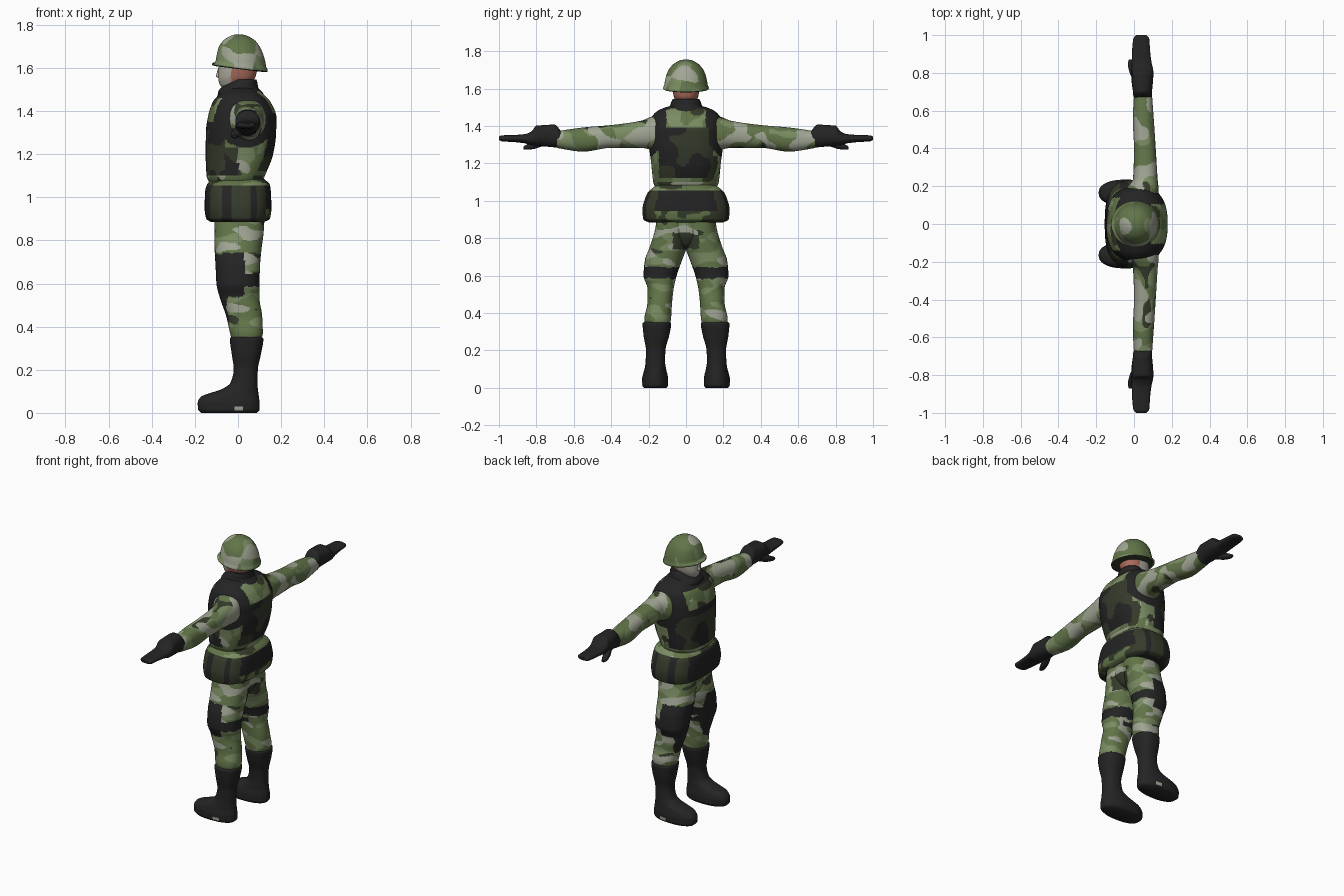
import bpy, bmesh, math
from mathutils import Vector, noise


def mat(name, r, g, b):
    lin = lambda c: (c / 255 / 12.92) if c < 11 else ((c / 255 + 0.055) / 1.055) ** 2.4
    m = bpy.data.materials.new(name)
    m.diffuse_color = (lin(r), lin(g), lin(b), 1)
    return m


MID, PALE, LIGHT, OLIVE, BLACK, SKIN, FACE = range(7)
MATS = [mat("mid green", 98, 117, 73), mat("pale green", 122, 140, 98),
        mat("light grey green", 160, 165, 147), mat("dark olive", 53, 59, 43),
        mat("black", 36, 36, 36), mat("skin", 172, 108, 92), mat("pale face", 176, 172, 158)]


def profile(secs):
    """Monotone smooth interpolation of sections (t, a0, a1, b0, b1)."""
    n = len(secs)
    sl = [[(q[k] - p[k]) / (q[0] - p[0]) for k in range(1, 5)] for p, q in zip(secs, secs[1:])]
    tan = [sl[0]]
    for s, u in zip(sl, sl[1:]):
        tan.append([2 * a * b / (a + b) if a * b > 0 else 0 for a, b in zip(s, u)])
    tan.append(sl[-1])
    out = []
    for i in range(n - 1):
        p, q = secs[i], secs[i + 1]
        h = q[0] - p[0]
        steps = max(3, int(abs(h) / 0.005))
        for j in range(steps + (i == n - 2)):
            u = j / steps
            row = [p[0] + u * h]
            for k in range(4):
                row.append((2*u**3 - 3*u*u + 1) * p[k + 1] + (u**3 - 2*u*u + u) * h * tan[i][k]
                           + (3*u*u - 2*u**3) * q[k + 1] + (u**3 - u*u) * h * tan[i + 1][k])
            out.append(row)
    return out


def loft(name, secs, rule, axis='z', power=2.3, n=88, side=1, warp=None):
    bm = bmesh.new()
    rings = []
    for t, a0, a1, b0, b1 in profile(secs):
        ring = []
        for i in range(n):
            w = 2 * math.pi * i / n
            c, s = math.cos(w), math.sin(w)
            a = (a0 + a1) / 2 + (a1 - a0) / 2 * math.copysign(abs(c) ** (2 / power), c)
            b = (b0 + b1) / 2 + (b1 - b0) / 2 * math.copysign(abs(s) ** (2 / power), s)
            p = Vector((a, b * side, t)) if axis == 'z' else Vector((a, t * side, b))
            ring.append(bm.verts.new(warp(p) if warp else p))
        rings.append(ring)
    for r, q in zip(rings, rings[1:]):
        for i in range(n):
            k = (i + 1) % n
            bm.faces.new((r[i], r[k], q[k], q[i]))
    bm.faces.new(rings[0])
    bm.faces.new(rings[-1])
    bmesh.ops.recalc_face_normals(bm, faces=bm.faces)
    for f in bm.faces:
        f.material_index = rule(f.calc_center_median()) if callable(rule) else rule
    me = bpy.data.meshes.new(name)
    bm.to_mesh(me)
    bm.free()
    for m in MATS:
        me.materials.append(m)
    ob = bpy.data.objects.new(name, me)
    bpy.context.collection.objects.link(ob)
    bpy.ops.object.select_all(action='DESELECT')
    ob.select_set(True)
    bpy.context.view_layer.objects.active = ob
    bpy.ops.object.shade_smooth_by_angle(angle=math.radians(55))
    return ob


def blot(p, sx, sy, sz, seed):
    return noise.noise(Vector((p.x * sx + seed, p.y * sy + seed * 1.7, p.z * sz - seed)))


def camo(p, s=(9, 9, 18), light=0.2, dark=0.42):
    if blot(p, *s, 3.3) > light:
        return LIGHT
    if blot(p, *s, 11.7) > dark:
        return OLIVE
    if blot(p, *s, 21.1) > 0.12:
        return PALE
    return MID


# --- colour rules
def leg_rule(p):
    edge = 0.012 * blot(p, 30, 30, 30, 5)
    if 0.54 < p.z + edge < 0.74 and p.x < 0.03 and abs(p.y) > 0.06:
        return BLACK                      # knee pad
    if 0.585 < p.z + edge < 0.645:
        return BLACK                      # knee strap
    if 0.43 < p.z < 0.54 and p.x < -0.045 + edge:
        return BLACK
    if 0.74 < p.z + edge < 0.825 and abs(p.y) < 0.07 and p.x > 0:
        return OLIVE                      # dark patch under the seat
    return camo(p)


def boot_rule(p):
    return LIGHT if abs(p.x) < 0.02 and 0.012 < p.z < 0.032 and abs(p.y) > 0.2 else BLACK


def arm_rule(p):
    return camo(p, (12, 11, 12), 0.18, 0.45)


def belt_rule(p):
    if p.z > 1.055:
        return camo(p, (9, 9, 18), 0.6, 0.3)
    if abs(p.y) > 0.15 and abs(p.x) < 0.13:
        return BLACK if -0.075 < p.x < -0.025 or 0.06 < p.x < 0.085 else OLIVE
    if p.x > 0 and p.z < 0.945:
        return OLIVE if blot(p, 14, 14, 14, 2) > 0.0 else MID
    return BLACK


def vest_rule(p):
    y = abs(p.y)
    if p.z < 1.1:
        return camo(p, (9, 9, 18), 0.4)
    if y > 0.12 and math.hypot(p.x - 0.035, p.z - 1.37) < 0.14:
        return BLACK                      # armhole trim
    green = camo(p, (10, 10, 10), 0.4, 0.22)
    if p.x > 0.09:                        # back panel and yoke
        if y < 0.145 and 1.12 < p.z < 1.39:
            return BLACK if blot(p, 9, 9, 9, 7.2) > -0.04 else OLIVE
        if y > 0.105 and p.z > 1.3:
            return BLACK
        return green
    if p.x < -0.06:                       # chest panel and straps
        if p.z > 1.35 and y < 0.14:
            return BLACK if p.z > 1.46 else green
        if p.z > 1.31:
            return BLACK
        return BLACK if blot(p, 9, 9, 9, 7.2) > 0.08 else OLIVE
    if p.z > 1.4:
        return BLACK
    if p.x < 0.0:
        return BLACK if blot(p, 11, 11, 9, 4.4) > 0.1 else (OLIVE if p.z < 1.23 else MID)
    return camo(p, (9, 9, 9), 0.35, 0.35)


def head_rule(p):
    if p.z > 1.5 and p.x < (0.015 if p.y > 0 else -0.032):
        return FACE
    return SKIN


def helmet_rule(p):
    if p.z < 1.6 - 0.1 * p.x - 0.002:
        return BLACK if p.x < 0 else OLIVE
    return camo(p, (9, 9, 9), 0.17, 0.6)


def tilt(p):
    return Vector((p.x, p.y, p.z - 0.12 * p.x * (1.757 - p.z) / 0.16))


# --- limbs, mirrored left and right
for side, tag in ((1, "left"), (-1, "right")):
    loft(tag + "_trouser_leg", [
        (0.96, -0.10, 0.125, 0.0, 0.15), (0.85, -0.11, 0.12, -0.01, 0.165),
        (0.75, -0.108, 0.108, -0.002, 0.195), (0.68, -0.104, 0.102, 0.022, 0.22),
        (0.60, -0.10, 0.10, 0.05, 0.227), (0.53, -0.083, 0.10, 0.066, 0.206),
        (0.45, -0.055, 0.112, 0.075, 0.207), (0.37, -0.037, 0.115, 0.08, 0.222),
        (0.32, -0.025, 0.10, 0.09, 0.215)], leg_rule, side=side)
    loft(tag + "_boot", [
        (0.352, -0.03, 0.108, 0.088, 0.222), (0.345, -0.038, 0.118, 0.079, 0.232),
        (0.28, -0.03, 0.108, 0.09, 0.227), (0.20, -0.02, 0.092, 0.11, 0.214),
        (0.14, -0.035, 0.09, 0.112, 0.216), (0.11, -0.075, 0.092, 0.108, 0.22),
        (0.09, -0.135, 0.095, 0.104, 0.225), (0.075, -0.172, 0.097, 0.1, 0.229),
        (0.045, -0.187, 0.1, 0.095, 0.235), (0.015, -0.185, 0.1, 0.095, 0.235),
        (0.0, -0.17, 0.088, 0.105, 0.225)], boot_rule, side=side)
    loft(tag + "_sleeve", [
        (0.12, -0.05, 0.125, 1.265, 1.455), (0.18, -0.045, 0.13, 1.272, 1.45),
        (0.24, -0.005, 0.125, 1.283, 1.428), (0.40, 0.0, 0.115, 1.283, 1.405),
        (0.55, -0.006, 0.105, 1.263, 1.392), (0.69, 0.0, 0.095, 1.282, 1.372)],
        arm_rule, axis='y', n=72, side=side)
    loft(tag + "_glove", [
        (0.665, 0.015, 0.08, 1.295, 1.355), (0.672, -0.003, 0.095, 1.282, 1.376),
        (0.705, -0.006, 0.096, 1.286, 1.408), (0.75, -0.012, 0.1, 1.29, 1.405),
        (0.80, -0.012, 0.103, 1.294, 1.402), (0.825, -0.012, 0.1, 1.297, 1.372),
        (0.86, -0.012, 0.092, 1.307, 1.357), (0.92, -0.01, 0.085, 1.314, 1.352),
        (0.985, -0.003, 0.08, 1.318, 1.35), (1.0, 0.012, 0.065, 1.325, 1.343)],
        BLACK, axis='y', n=48, side=side)
    loft(tag + "_thumb", [
        (0.76, -0.005, 0.03, 1.295, 1.335), (0.81, -0.026, 0.018, 1.278, 1.322),
        (0.85, -0.033, 0.003, 1.273, 1.302), (0.87, -0.027, -0.008, 1.276, 1.29)],
        BLACK, axis='y', n=24, side=side)

# --- trunk
loft("trouser_seat", [
    (0.745, -0.04, 0.05, -0.02, 0.02), (0.77, -0.08, 0.085, -0.06, 0.06),
    (0.83, -0.10, 0.112, -0.13, 0.13), (0.95, -0.10, 0.12, -0.15, 0.15)], leg_rule)
loft("belt_with_pouches", [
    (0.885, -0.125, 0.12, -0.2, 0.2), (0.90, -0.147, 0.148, -0.228, 0.228),
    (0.95, -0.155, 0.155, -0.233, 0.233), (1.03, -0.152, 0.152, -0.212, 0.212),
    (1.06, -0.143, 0.147, -0.19, 0.19), (1.085, -0.12, 0.12, -0.155, 0.155)],
    belt_rule, power=2.8, n=120)
loft("vest", [
    (1.06, -0.13, 0.11, -0.158, 0.158), (1.10, -0.146, 0.125, -0.175, 0.175),
    (1.20, -0.15, 0.163, -0.186, 0.186), (1.30, -0.149, 0.177, -0.198, 0.198),
    (1.37, -0.14, 0.178, -0.2, 0.2), (1.44, -0.118, 0.152, -0.187, 0.187),
    (1.475, -0.09, 0.122, -0.16, 0.16), (1.50, -0.06, 0.09, -0.11, 0.11),
    (1.51, -0.04, 0.07, -0.07, 0.07)], vest_rule, power=2.5, n=130)
loft("collar", [
    (1.46, -0.095, 0.125, -0.12, 0.12), (1.485, -0.093, 0.115, -0.106, 0.106),
    (1.51, -0.077, 0.093, -0.085, 0.085), (1.533, -0.042, 0.09, -0.077, 0.077),
    (1.545, -0.025, 0.086, -0.07, 0.07)], BLACK)

# --- head and helmet
loft("head", [
    (1.495, -0.06, 0.05, -0.03, 0.03), (1.525, -0.086, 0.06, -0.05, 0.05),
    (1.56, -0.092, 0.082, -0.066, 0.066), (1.61, -0.088, 0.09, -0.073, 0.073),
    (1.66, -0.08, 0.09, -0.07, 0.07)], head_rule)
loft("nose", [
    (1.553, -0.09, -0.07, -0.008, 0.008), (1.56, -0.103, -0.07, -0.013, 0.013),
    (1.575, -0.099, -0.07, -0.01, 0.01), (1.605, -0.09, -0.07, -0.007, 0.007)], FACE, n=20)
loft("helmet", [
    (1.595, -0.1, 0.125, -0.11, 0.11), (1.598, -0.118, 0.136, -0.121, 0.121),
    (1.606, -0.121, 0.137, -0.122, 0.122), (1.618, -0.105, 0.131, -0.117, 0.117),
    (1.65, -0.099, 0.124, -0.111, 0.111), (1.69, -0.09, 0.108, -0.098, 0.098),
    (1.725, -0.068, 0.083, -0.074, 0.074), (1.745, -0.041, 0.052, -0.045, 0.045),
    (1.754, -0.016, 0.024, -0.018, 0.018), (1.755, -0.004, 0.01, -0.005, 0.005)],
    helmet_rule, power=2.05, n=110, warp=tilt)
